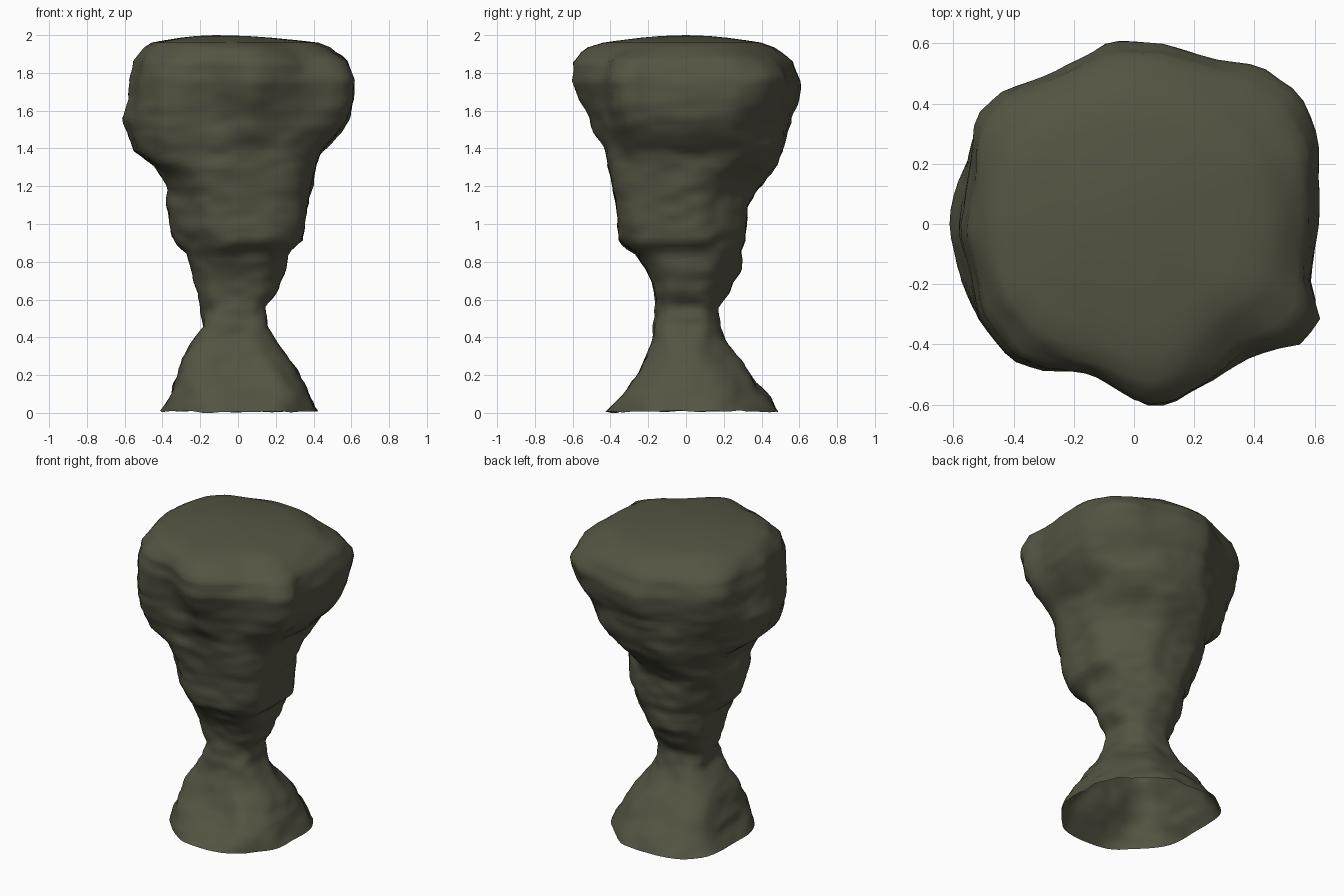
import bpy, bmesh, math
from mathutils import Vector, noise

# Height, then reach to left, right, front, back
AXIS = [
    (0.01, .41, .42, .43, .49), (0.10, .36, .37, .33, .43), (0.20, .32, .33, .26, .34),
    (0.28, .30, .28, .22, .29), (0.36, .25, .22, .18, .22), (0.46, .19, .15, .165, .18),
    (0.56, .20, .15, .16, .17), (0.65, .22, .21, .17, .24), (0.75, .25, .25, .20, .29),
    (0.84, .27, .26, .27, .29), (0.87, .31, .28, .33, .30), (0.91, .34, .34, .355, .31),
    (1.10, .38, .37, .37, .33), (1.20, .37, .39, .39, .39), (1.30, .43, .41, .41, .48),
    (1.38, .55, .44, .43, .51), (1.48, .58, .54, .48, .53), (1.56, .61, .59, .51, .55),
    (1.66, .58, .61, .57, .59), (1.76, .57, .61, .61, .60), (1.86, .55, .58, .60, .56),
    (1.93, .51, .50, .54, .48), (1.96, .46, .43, .44, .40)]

# Height, then reach to back right, back left, front left, front right
DIAG = [
    (0.01, .45, .53, .40, .44), (0.10, .40, .46, .385, .42), (0.20, .345, .40, .365, .33),
    (0.30, .25, .32, .30, .25), (0.40, .19, .245, .24, .20), (0.54, .17, .20, .195, .17),
    (0.72, .24, .285, .24, .23), (0.82, .28, .30, .28, .30), (0.87, .30, .31, .31, .37),
    (0.97, .335, .35, .36, .42), (1.16, .33, .42, .385, .46), (1.25, .38, .45, .44, .475),
    (1.33, .48, .49, .54, .485), (1.40, .54, .515, .57, .52), (1.52, .58, .56, .60, .61),
    (1.62, .655, .61, .62, .67), (1.77, .71, .64, .62, .71), (1.86, .62, .60, .59, .64),
    (1.96, .45, .47, .49, .43)]

# Outline of the head seen from above
HEAD = [(.615, .0), (.62, .28), (.56, .44), (.43, .53), (.28, .55), (.09, .605), (-.08, .615),
        (-.24, .52), (-.44, .45), (-.54, .36), (-.60, .10), (-.62, -.03), (-.53, -.31),
        (-.41, -.46), (-.30, -.49), (-.14, -.49), (.03, -.61), (.12, -.61), (.27, -.52),
        (.38, -.45), (.56, -.40), (.62, -.31), (.59, -.20)]
SEG, STEP = 80, 0.025
FULL = [.61, .71, .60, .64, .61, .62, .61, .71]


def lookup(table, z):
    z = max(z, table[0][0])
    for a, b in zip(table, table[1:]):
        if z <= b[0]:
            t = (z - a[0]) / (b[0] - a[0])
            return [p + (q - p) * t for p, q in zip(a, b)][1:]
    return table[-1][1:]


def reach(z):
    """Reach in eight directions, counter-clockwise from +x."""
    l, r, f, b = lookup(AXIS, z)
    ne, nw, sw, se = lookup(DIAG, z)
    return [r, ne, b, nw, l, sw, f, se]


def rounded_octagon(ang, h):
    p = 14
    s = sum((max(0, math.cos(ang - i * math.pi / 4)) / h[i]) ** p for i in range(8))
    return s ** (-1 / p)


def head_radius(ang):
    d = Vector((math.cos(ang), math.sin(ang)))
    for i in range(len(HEAD)):
        p, q = Vector(HEAD[i]), Vector(HEAD[(i + 1) % len(HEAD)])
        den = d.cross(q - p)
        if abs(den) > 1e-6:
            r, t = p.cross(q - p) / den, p.cross(d) / den
            if r > 0 and -1e-6 <= t <= 1 + 1e-6:
                return r
    return 0.6


def ring_point(ang, z):
    body = rounded_octagon(ang, reach(z))
    head = head_radius(ang) * body / rounded_octagon(ang, FULL)
    # head outline fades in above the waist and out again towards the cap
    w = min(1, max(0, (z - 1.3) / .35)) * min(1, max(.3, (2.1 - z) / .3))
    r = body + (head - body) * w
    c, s = math.cos(ang), math.sin(ang)
    # weathered lumps, flatter than they are wide
    n = noise.noise(Vector((c * r * 5, s * r * 5, z * 7 + 3))) * .010
    n += noise.noise(Vector((c * r * 9, s * r * 9, z * 18))) * .012
    if z > 1.55:
        n = n * .6 - .003
    dz = noise.noise(Vector((c * r * 5, s * r * 5, z * 3))) * .01 if .1 < z < 1.9 else 0
    return Vector((c * (r + n), s * (r + n), z + dz))


bm = bmesh.new()
heights = [0.01 + STEP * i for i in range(78)] + [1.96]
rings = [[bm.verts.new(ring_point(2 * math.pi * i / SEG, z)) for i in range(SEG)] for z in heights]

# Gently domed cap, highest left of centre
peak = Vector((-.12, 0, 2.0))
rim = rings[-1]
for t in (.2, .45, .7):
    cap = []
    for v in rim:
        p = v.co.lerp(peak, t)
        p.z = 1.96 + .04 * math.sin(t * math.pi / 2)
        cap.append(bm.verts.new(p))
    rings.append(cap)
for a, b in zip(rings, rings[1:]):
    for i in range(SEG):
        j = (i + 1) % SEG
        bm.faces.new((a[i], a[j], b[j], b[i]))
top = bm.verts.new(peak)
for i in range(SEG):
    bm.faces.new((rings[-1][i], rings[-1][(i + 1) % SEG], top))
# Slightly uneven open foot
for v in rings[0]:
    v.co.z = max(0, .008 + .012 * noise.noise(v.co * 9))

mesh = bpy.data.meshes.new("rock_pillar")
bm.to_mesh(mesh)
bm.free()
rock = bpy.data.objects.new("rock_pillar", mesh)
bpy.context.collection.objects.link(rock)
mat = bpy.data.materials.new("dark olive stone")
mat.diffuse_color = (.09, .09, .057, 1)
mesh.materials.append(mat)
for p in mesh.polygons:
    p.use_smooth = True
